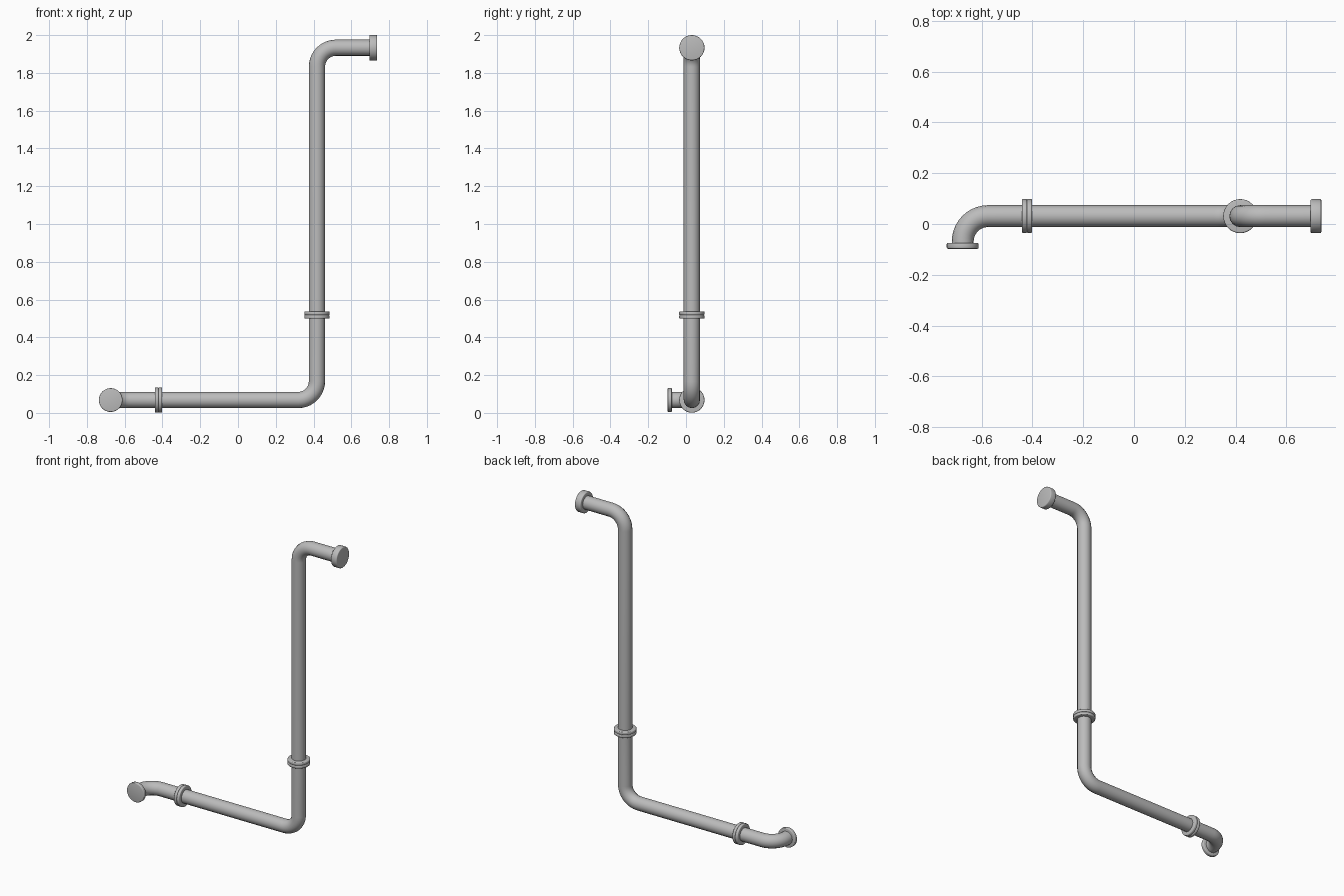
import bpy
import math
from mathutils import Vector

cube = bpy.data.objects.get("Cube")
if cube:
    bpy.data.objects.remove(cube, do_unlink=True)

PIPE_R = 0.043
BEND_R = 0.1
COLLAR_R = 0.067
Y = 0.031          # depth of the main run
LOW, HIGH = 0.068, 1.933
LEG_X = 0.418

metal = bpy.data.materials.new("pipe grey")
metal.use_nodes = True
grey = (0.5, 0.5, 0.5, 1)
metal.diffuse_color = grey
metal.node_tree.nodes["Principled BSDF"].inputs["Base Color"].default_value = grey


def select_only(obj):
    bpy.ops.object.select_all(action='DESELECT')
    obj.select_set(True)
    bpy.context.view_layer.objects.active = obj


def rounded_path(corners, steps=10):
    """Replace each inner right-angle corner with a quarter-circle bend."""
    pts = [Vector(c) for c in corners]
    path = [pts[0]]
    for before, corner, after in zip(pts, pts[1:], pts[2:]):
        back = (before - corner).normalized() * BEND_R
        ahead = (after - corner).normalized() * BEND_R
        centre = corner + back + ahead
        for i in range(steps + 1):
            a = math.pi / 2 * i / steps
            path.append(centre - ahead * math.cos(a) - back * math.sin(a))
    return path + [pts[-1]]


def pipe(name, corners):
    path = rounded_path(corners)
    curve = bpy.data.curves.new(name, 'CURVE')
    curve.dimensions = '3D'
    curve.bevel_depth = PIPE_R
    curve.bevel_resolution = 6
    curve.use_fill_caps = True
    spline = curve.splines.new('POLY')
    spline.points.add(len(path) - 1)
    for point, co in zip(spline.points, path):
        point.co = (*co, 1)
    obj = bpy.data.objects.new(name, curve)
    bpy.context.collection.objects.link(obj)
    curve.materials.append(metal)
    select_only(obj)
    bpy.ops.object.convert(target='MESH')
    bpy.ops.object.shade_smooth_by_angle(angle=math.radians(40))


def disc(name, centre, axis, radius, thickness):
    """Flat disc with a softened rim, facing along axis."""
    turn = Vector(axis).to_track_quat('Z', 'Y').to_euler()
    bpy.ops.mesh.primitive_cylinder_add(vertices=32, radius=radius, depth=thickness,
                                        location=centre, rotation=turn)
    obj = bpy.context.object
    obj.name = name
    obj.data.materials.append(metal)
    bevel = obj.modifiers.new("soft rim", 'BEVEL')
    bevel.width = 0.005
    bevel.segments = 3
    bevel.limit_method = 'ANGLE'
    bevel.angle_limit = math.radians(40)
    select_only(obj)
    bpy.ops.object.modifier_apply(modifier=bevel.name)
    bpy.ops.object.shade_smooth_by_angle(angle=math.radians(40))


def joint(name, centre, axis):
    """Two collars bolted face to face."""
    for side, word in ((-1, "first"), (1, "second")):
        disc(f"{name}_{word}_collar", Vector(centre) + Vector(axis) * 0.0098 * side,
             axis, COLLAR_R, 0.0195)


# Pipe runs
END_X = -0.674
low_joint = (-0.421, Y, LOW)
leg_joint = (LEG_X, Y, 0.518)
pipe("front_elbow_pipe", [(END_X, -0.085, LOW), (END_X, Y, LOW), low_joint])
pipe("lower_pipe", [low_joint, (LEG_X, Y, LOW), leg_joint])
pipe("upper_pipe", [leg_joint, (LEG_X, Y, HIGH), (0.72, Y, HIGH)])

# Joints and end flanges
joint("low_joint", low_joint, (1, 0, 0))
joint("leg_joint", leg_joint, (0, 0, 1))
disc("front_end_flange", (END_X, -0.086, LOW), (0, 1, 0), 0.063, 0.023)
disc("upper_end_flange", (0.716, Y, HIGH), (1, 0, 0), COLLAR_R, 0.042)
